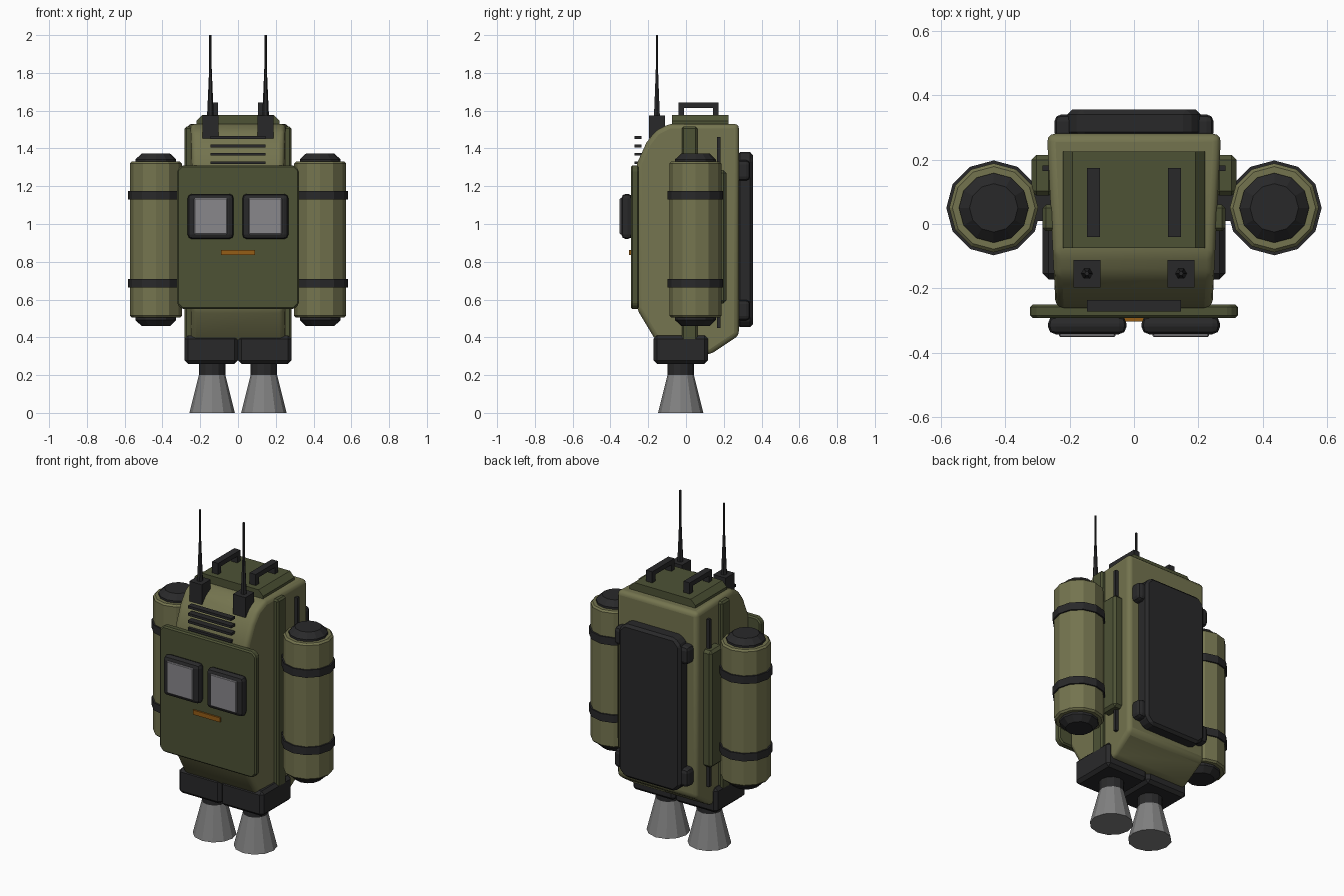
import bpy, bmesh
from math import radians
from mathutils import Matrix, Vector

if "Cube" in bpy.data.objects:
    bpy.data.objects.remove(bpy.data.objects["Cube"])


def material(name, rgb):
    m = bpy.data.materials.new(name)
    m.use_nodes = True
    m.diffuse_color = (*rgb, 1)
    m.node_tree.nodes["Principled BSDF"].inputs["Base Color"].default_value = (*rgb, 1)
    return m


OLIVE = material("light olive", (0.175, 0.175, 0.078))
GREEN = material("dark olive", (0.075, 0.085, 0.036))
DARK = material("charcoal", (0.022, 0.022, 0.023))
LENS = material("lens grey", (0.25, 0.245, 0.26))
METAL = material("nozzle grey", (0.22, 0.22, 0.22))
ORANGE = material("orange", (0.3, 0.11, 0.008))


def finish(name, bm, mat, bevel=0, segments=1):
    bmesh.ops.recalc_face_normals(bm, faces=bm.faces)
    mesh = bpy.data.meshes.new(name)
    bm.to_mesh(mesh)
    bm.free()
    mesh.materials.append(mat)
    ob = bpy.data.objects.new(name, mesh)
    bpy.context.collection.objects.link(ob)
    if bevel:
        mod = ob.modifiers.new("Bevel", "BEVEL")
        mod.width, mod.segments = bevel, segments
        mod.limit_method, mod.angle_limit = "ANGLE", radians(25)
    return ob


def box(name, mat, x, y, z, bevel=0, segments=1):
    """Box from (min, max) ranges."""
    bm = bmesh.new()
    bmesh.ops.create_cube(bm, size=1)
    for v in bm.verts:
        v.co = Vector([r[0] if c < 0 else r[1] for c, r in zip(v.co, (x, y, z))])
    return finish(name, bm, mat, bevel, segments)


def lathe(name, mat, centre, profile, sides=12):
    """Closed faceted turning around a vertical axis; profile is (radius, z)."""
    bm = bmesh.new()
    rings = []
    for r, z in profile:
        ring = [bm.verts.new(Matrix.Rotation(radians(360 * i / sides), 3, "Z")
                             @ Vector((r, 0, 0)) + Vector((*centre, z)))
                for i in range(sides)]
        rings.append(ring)
    for a, b in zip(rings, rings[1:]):
        for i in range(sides):
            j = (i + 1) % sides
            bm.faces.new((a[i], a[j], b[j], b[i]))
    bm.faces.new(rings[0])
    bm.faces.new(rings[-1])
    return finish(name, bm, mat)


def prism(name, mat, points, axis, lo, hi, bevel=0, segments=1):
    """Extrude a 2D outline along x (axis 0) or y (axis 1)."""
    bm = bmesh.new()
    place = (lambda p, t: (t, *p)) if axis == 0 else (lambda p, t: (p[0], t, p[1]))
    a = [bm.verts.new(place(p, lo)) for p in points]
    b = [bm.verts.new(place(p, hi)) for p in points]
    bm.faces.new(a)
    bm.faces.new(b)
    for i in range(len(a)):
        j = (i + 1) % len(a)
        bm.faces.new((a[i], a[j], b[j], b[i]))
    return finish(name, bm, mat, bevel, segments)


def chamfered(x, z0, z1, c):
    return [(-x + c, z0), (x - c, z0), (x, z0 + c), (x, z1 - c),
            (x - c, z1), (-x + c, z1), (-x, z1 - c), (-x, z0 + c)]


def span(s, a, b):
    return sorted((s * a, s * b))


# Main shell: side outline, narrowing slightly toward the front
outline = [(-0.09, 1.53), (0.28, 1.53), (0.28, 0.41), (0.13, 0.31), (-0.08, 0.31),
           (-0.17, 0.40), (-0.26, 0.55), (-0.26, 1.32), (-0.21, 1.43), (-0.16, 1.495)]
shell = prism("body_shell", OLIVE, outline, 0, -1, 1, 0.025, 3)
for v in shell.data.vertices:
    v.co.x *= 0.243 + (v.co.y + 0.26) * 0.05
shell.select_set(True)
bpy.context.view_layer.objects.active = shell
bpy.ops.object.shade_smooth_by_angle(angle=radians(35))
shell.select_set(False)

# Front plate with orange marker
prism("front_plate", GREEN, chamfered(0.322, 0.55, 1.31, 0.025), 1, -0.292, -0.25, 0.008)
box("orange_marker", ORANGE, (-0.09, 0.09), (-0.302, -0.285), (0.835, 0.862))

# Cooling bars above the plate
for i in range(4):
    z = 1.317 + i * 0.0445
    box(f"vent_bar_{i + 1}", DARK, (-0.145, 0.145), (-0.272, -0.236), (z, z + 0.015))

# Roof plate with sloped sides
box("roof_base", GREEN, (-0.22, 0.22), (-0.075, 0.225), (1.52, 1.545))
prism("roof_plate", GREEN, [(-0.22, 1.545), (0.22, 1.545), (0.19, 1.576), (-0.19, 1.576)],
      1, -0.075, 0.225)

# Back pad
prism("back_pad", DARK, chamfered(0.207, 0.455, 1.38, 0.04), 1, 0.27, 0.355, 0.015)

for side, s in (("left", 1), ("right", -1)):
    # Goggle-like window: bevelled frame and lens
    box(f"{side}_window_frame", DARK, span(s, 0.023, 0.267), (-0.342, -0.285),
        (0.92, 1.16), 0.024, 2)
    box(f"{side}_window_lens", LENS, span(s, 0.058, 0.232), (-0.351, -0.32), (0.945, 1.137), 0.004)

    # Side rail, slot and panel
    box(f"{side}_side_rail", GREEN, span(s, 0.2, 0.283), (-0.022, 0.06), (0.38, 1.515), 0.01)
    box(f"{side}_side_slot", DARK, span(s, 0.25, 0.284), (0.164, 0.182), (0.45, 1.46))
    box(f"{side}_side_panel", GREEN, span(s, 0.25, 0.318), (0.088, 0.214), (0.58, 1.285), 0.015)

    # Back pad knobs
    for label, z in (("lower", 0.49), ("upper", 1.23)):
        box(f"{side}_{label}_knob", DARK, span(s, 0.17, 0.247), (0.262, 0.34),
            (z, z + 0.108), 0.022, 2)

    # Faceted tank with end caps, straps and mounts
    c = (s * 0.435, 0.05)
    lathe(f"{side}_tank", OLIVE, c, [(0.128, 0.505), (0.138, 0.515), (0.138, 1.32), (0.128, 1.33)])
    lathe(f"{side}_tank_top_cap", DARK, c, [(0.108, 1.32), (0.108, 1.342), (0.075, 1.373)])
    lathe(f"{side}_tank_bottom_cap", DARK, c, [(0.075, 0.46), (0.108, 0.491), (0.108, 0.515)])
    for label, z in (("lower", 0.663), ("upper", 1.13)):
        lathe(f"{side}_{label}_strap", DARK, c, [(0.147, z), (0.147, z + 0.046)])
        box(f"{side}_{label}_tank_mount", DARK, span(s, 0.25, 0.32), (0.01, 0.09), (z, z + 0.046))

    # Thruster block, neck and flared nozzle
    box(f"{side}_thruster_block", DARK, span(s, 0, 0.283), (-0.172, 0.117),
        (0.26, 0.41), 0.018)
    n = (s * 0.137, -0.028)
    lathe(f"{side}_thruster_neck", DARK, n, [(0.07, 0.2), (0.07, 0.28)])
    lathe(f"{side}_nozzle", METAL, n, [(0.12, 0), (0.07, 0.2)])

    # Roof handle
    hx = span(s, 0.105, 0.146)
    box(f"{side}_handle_grip", DARK, hx, (-0.04, 0.173), (1.615, 1.643))
    for label, y in (("front", -0.04), ("back", 0.143)):
        box(f"{side}_handle_{label}_post", DARK, hx, (y, y + 0.03), (1.57, 1.62))

    # Antenna on its mount
    box(f"{side}_antenna_mount", DARK, span(s, 0.104, 0.187), (-0.197, -0.112), (1.453, 1.574))
    lathe(f"{side}_antenna", DARK, (s * 0.146, -0.154),
          [(0.018, 1.57), (0.012, 1.7), (0.007, 1.82), (0.007, 2.0)], 6)
